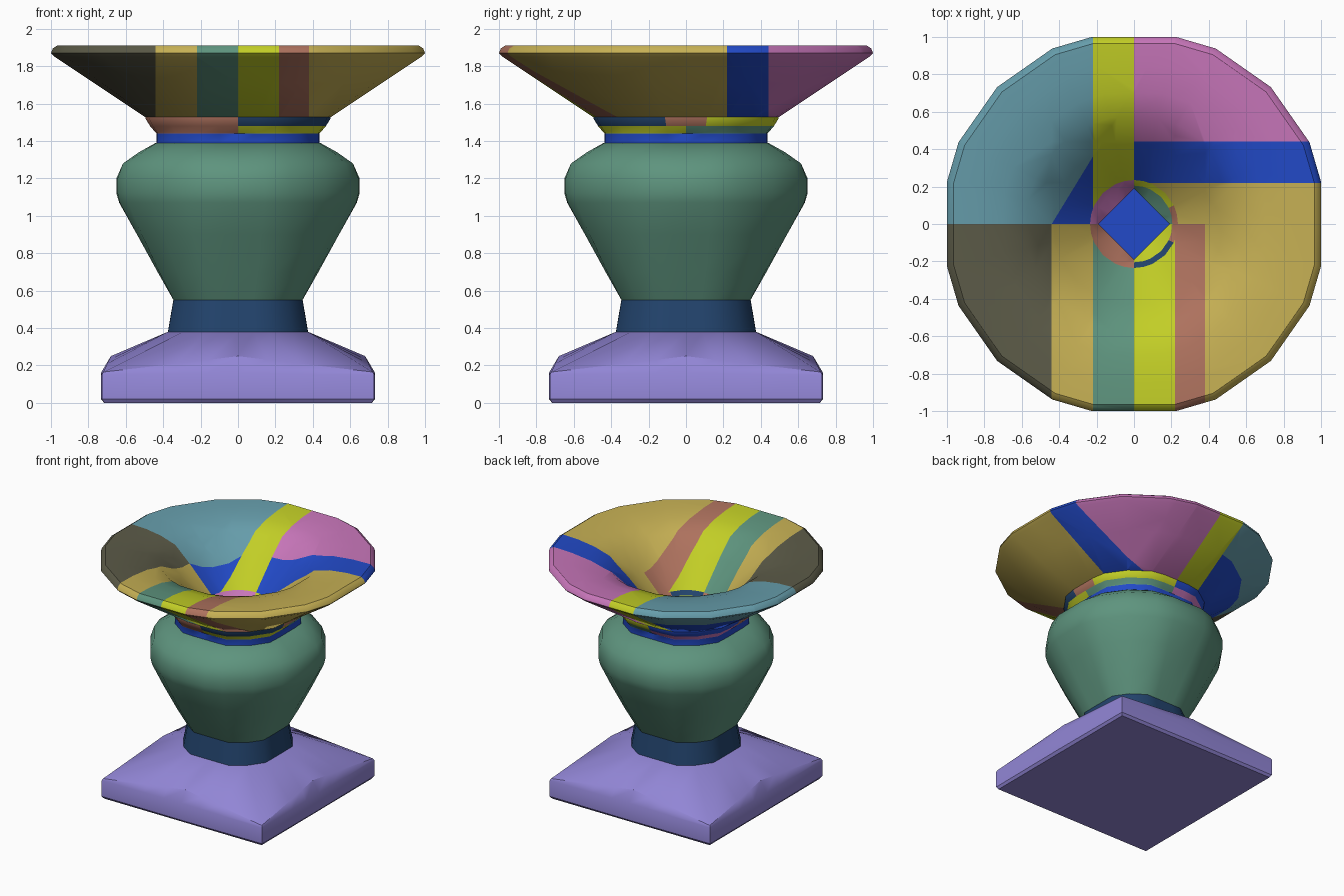
import bpy, bmesh, math
from mathutils import Vector

if "Cube" in bpy.data.objects:
    bpy.data.objects.remove(bpy.data.objects["Cube"], do_unlink=True)

# Palette (sRGB bytes)
PALETTE = {
    "lavender": (146, 134, 214), "navy": (34, 67, 108), "green": (94, 148, 126),
    "blue": (34, 74, 200), "brown": (174, 114, 94), "yellow": (194, 206, 38),
    "tan": (198, 176, 84), "olive_grey": (92, 91, 72), "teal": (102, 157, 171),
    "pink": (200, 118, 186),
}


def linear(c):
    c /= 255
    return c / 12.92 if c <= 0.04045 else ((c + 0.055) / 1.055) ** 2.4


MATS = {}
for name, rgb in PALETTE.items():
    m = bpy.data.materials.new(name)
    m.use_nodes = True
    col = [linear(c) for c in rgb] + [1.0]
    m.diffuse_color = col
    bsdf = m.node_tree.nodes["Principled BSDF"]
    bsdf.inputs["Base Color"].default_value = col
    bsdf.inputs["Roughness"].default_value = 0.7
    MATS[name] = m

# Angles round a section that is flat on the four axes and rounded between
ANGLES = [math.radians(q * 90 + a) for q in range(4) for a in (0, 12.7, 25, 45, 65, 77.3)]


def section(r, z, k):
    """Ring of half-width r; k is the diagonal stretch (1 round, 1.41 square)."""
    pts = []
    for a in ANGLES:
        rr = r * min(1 / max(abs(math.cos(a)), abs(math.sin(a))), k)
        pts.append((rr * math.cos(a), rr * math.sin(a), z))
    return pts


def square_ring(corner, mid, z_corner, z_mid):
    """Square ring whose half-width and height change from mid-side to corner."""
    pts = []
    for a in ANGLES:
        c, s = abs(math.cos(a)), abs(math.sin(a))
        t = min(c, s) / max(c, s)
        rr = (mid + (corner - mid) * t) / max(c, s)
        pts.append((rr * math.cos(a), rr * math.sin(a), z_mid + (z_corner - z_mid) * t))
    return pts


def diamond(r, z):
    pts = []
    for a in ANGLES:
        rr = r / (abs(math.cos(a)) + abs(math.sin(a)))
        pts.append((rr * math.cos(a), rr * math.sin(a), z))
    return pts


def loft(rings, cap_start=False, cap_end=False):
    bm = bmesh.new()
    loops = [[bm.verts.new(p) for p in ring] for ring in rings]
    n = len(loops[0])
    for lo, hi in zip(loops, loops[1:]):
        for i in range(n):
            j = (i + 1) % n
            bm.faces.new((lo[i], lo[j], hi[j], hi[i]))
    if cap_start:
        bm.faces.new(loops[0][::-1])
    if cap_end:
        bm.faces.new(loops[-1])
    return bm


def cut(bm, planes):
    for co, no in planes:
        bmesh.ops.bisect_plane(bm, geom=bm.verts[:] + bm.edges[:] + bm.faces[:],
                               dist=1e-5, plane_co=Vector(co), plane_no=Vector(no))


def finish(bm, name, rule, angle=35):
    """rule is a colour name, or a function of a face centre giving one."""
    me = bpy.data.meshes.new(name)
    used = []
    for f in bm.faces:
        c = rule if isinstance(rule, str) else rule(f.calc_center_median())
        if c not in used:
            used.append(c)
            me.materials.append(MATS[c])
        f.material_index = used.index(c)
    bm.to_mesh(me)
    bm.free()
    ob = bpy.data.objects.new(name, me)
    bpy.context.collection.objects.link(ob)
    bpy.ops.object.select_all(action="DESELECT")
    ob.select_set(True)
    bpy.context.view_layer.objects.active = ob
    bpy.ops.object.shade_smooth_by_angle(angle=math.radians(angle))


# Square plinth whose sides rise to a peak in the middle
finish(loft([
    square_ring(0.715, 0.715, 0, 0), square_ring(0.728, 0.733, 0.02, 0.02),
    square_ring(0.728, 0.733, 0.15, 0.16), square_ring(0.72, 0.68, 0.165, 0.25),
    section(0.375, 0.38, 1.1)], True, True), "plinth", "lavender")

# Neck and rounded body
finish(loft([section(0.375, 0.378, 1.1), section(0.345, 0.555, 1.1)], True, True),
       "neck", "navy")
BODY = [(0.345, 0.55, 1.1), (0.43, 0.70, 1.08), (0.54, 0.90, 1.05), (0.635, 1.07, 1.02),
        (0.65, 1.12, 1.015), (0.65, 1.20, 1.015), (0.615, 1.28, 1.03), (0.53, 1.34, 1.06),
        (0.44, 1.39, 1.09)]
finish(loft([section(*p) for p in BODY], True, True), "body", "green", 40)


# Patchwork collar between body and bowl
def collar_colour(c):
    if c.z < 1.44:
        return "blue"
    upper = c.z > 1.48
    if c.x > 0:
        if upper and abs(math.atan2(c.y, c.x)) < math.radians(13):
            return "brown"
        if c.y < 0:
            return "navy" if upper else "yellow"
        return "yellow" if upper else "green"
    if c.y > 0:
        return "blue" if upper else "pink"
    return "brown"


finish(loft([section(0.435, 1.385, 1.09), section(0.435, 1.44, 1.09),
             section(0.44, 1.445, 1.08), section(0.47, 1.48, 1.07),
             section(0.495, 1.52, 1.06), section(0.495, 1.535, 1.06)]),
       "collar", collar_colour)


# Straight colour bands shared by both sides of the flared bowl
def band_colour(x, y):
    if y < 0:
        for limit, name in ((-0.44, "olive_grey"), (-0.22, "tan"), (0, "green"),
                            (0.22, "yellow"), (0.38, "brown")):
            if x < limit:
                return name
        return "tan"
    if x > 0:
        return "tan" if y < 0.22 else "blue" if y < 0.44 else "pink"
    return "yellow" if x > -0.22 else "teal"


def outer_colour(c):
    name = band_colour(c.x, c.y)
    return "blue" if name == "teal" and c.z < 1.71 else name


def inner_colour(c):
    # a blue triangle fills the inner corner of the teal quarter
    name = band_colour(c.x, c.y)
    inside = 0.36 * (c.x + 0.44) - 0.22 * c.y > 0
    return "blue" if name == "teal" and inside else name


BANDS = [((x, 0, 0), (1, 0, 0)) for x in (-0.44, -0.22, 0, 0.22, 0.38)]
BANDS += [((0, y, 0), (0, 1, 0)) for y in (0, 0.22, 0.44)]

outer = loft([section(*p) for p in (
    (0.46, 1.525, 1.06), (0.50, 1.53, 1.06), (0.98, 1.85, 1.035), (1.0, 1.87, 1.035),
    (0.99, 1.895, 1.035), (0.965, 1.912, 1.035))])
cut(outer, BANDS + [((0, 0, 1.71), (0, 0, 1))])
finish(outer, "bowl_outside", outer_colour, 50)

# Inside rolls over from a nearly level lip into a steep throat
inner = loft([section(*p) for p in (
    (0.965, 1.912, 1.035), (0.84, 1.908, 1.03), (0.70, 1.888, 1.02),
    (0.57, 1.848, 1.02), (0.43, 1.72, 1.01), (0.235, 1.52, 1.0))])
cut(inner, BANDS + [((-0.44, 0, 0), (0.36, -0.22, 0))])
finish(inner, "bowl_inside", inner_colour, 50)


# Sunken centre: patchwork wall round a diamond floor
def centre_colour(c):
    if math.hypot(c.x, c.y) < 0.05:
        return "blue"
    if c.x < 0:
        return "pink" if c.y > 0 else "brown"
    upper = c.z > 1.49
    if upper and abs(math.atan2(c.y, c.x)) < math.radians(26):
        return "brown"
    if c.y < 0:
        return "navy" if upper else "yellow"
    return "yellow" if upper else "green"


finish(loft([section(0.235, 1.52, 1.0), section(0.205, 1.49, 1.0), diamond(0.19, 1.44)],
            False, True), "bowl_centre", centre_colour)
